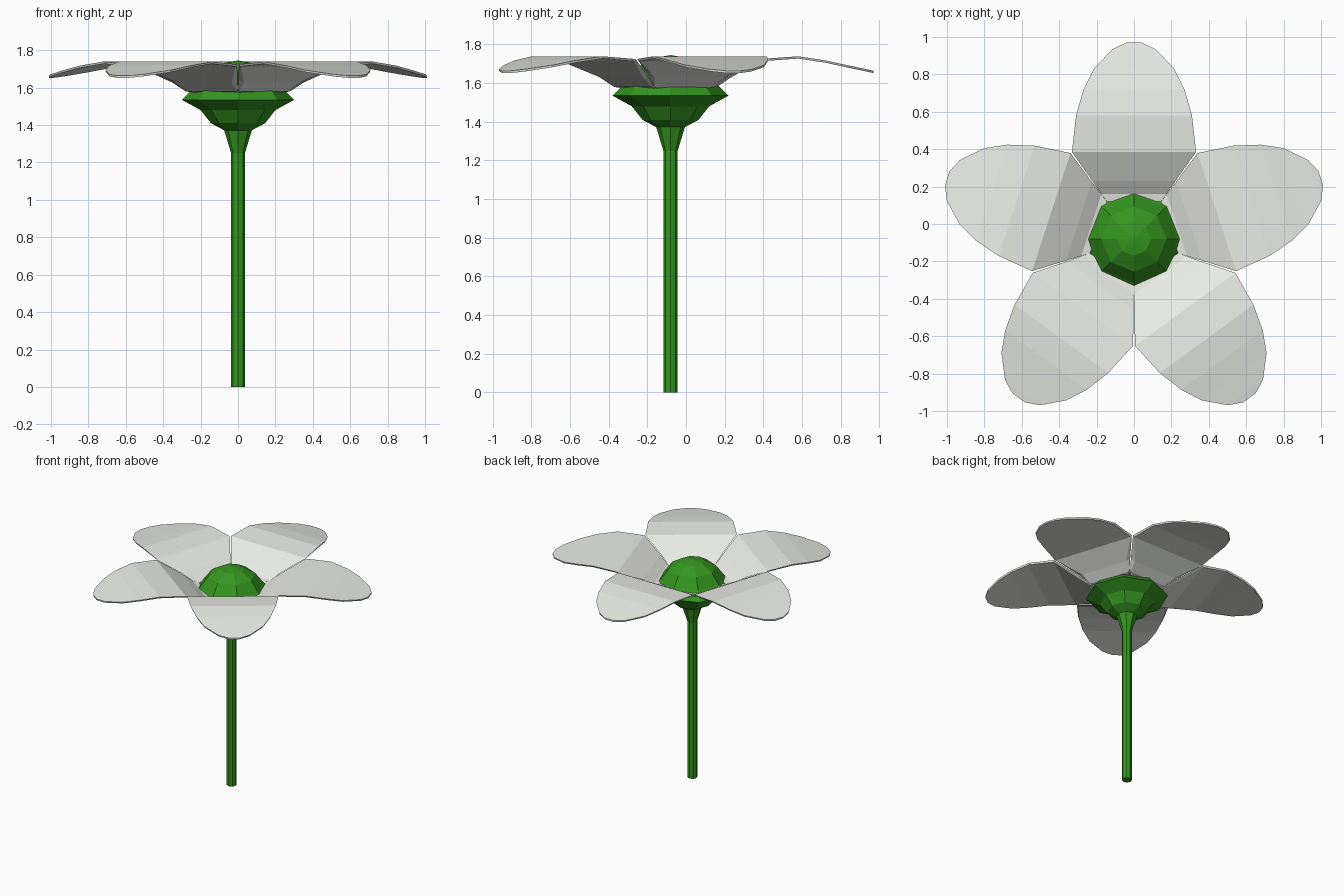
import bpy, bmesh, math

if "Cube" in bpy.data.objects:
    bpy.data.objects.remove(bpy.data.objects["Cube"])

CX, CY = 0.0, -0.08   # flower axis


def material(name, color):
    m = bpy.data.materials.new(name)
    m.diffuse_color = color
    m.use_nodes = True
    m.node_tree.nodes["Principled BSDF"].inputs["Base Color"].default_value = m.diffuse_color
    return m


def make_object(name, bm, mat):
    bmesh.ops.recalc_face_normals(bm, faces=bm.faces)
    me = bpy.data.meshes.new(name)
    bm.to_mesh(me)
    bm.free()
    ob = bpy.data.objects.new(name, me)
    ob.location = (CX, CY, 0)
    me.materials.append(mat)
    bpy.context.collection.objects.link(ob)
    return ob


def lathe(name, profile, mat, sides=8):
    """Faceted solid of revolution from (radius, z) pairs, capped at both ends."""
    bm = bmesh.new()
    rings = []
    for r, z in profile:
        rings.append([bm.verts.new((r * math.cos(2 * math.pi * i / sides),
                                    r * math.sin(2 * math.pi * i / sides), z))
                      for i in range(sides)])
    for a, b in zip(rings, rings[1:]):
        for i in range(sides):
            j = (i + 1) % sides
            bm.faces.new((a[i], a[j], b[j], b[i]))
    bm.faces.new(rings[0][::-1])
    bm.faces.new(rings[-1])
    bmesh.ops.remove_doubles(bm, verts=bm.verts, dist=0.0005)
    return make_object(name, bm, mat)


green = material("leaf_green", (0.035, 0.305, 0.014, 1))
white = material("petal_white", (0.82, 0.84, 0.79, 1))

# Stem with flared top
lathe("stem", [(0.037, 0), (0.037, 1.25), (0.075, 1.375)], green)

# Receptacle bulb and domed centre
lathe("flower_centre", [(0.07, 1.37), (0.145, 1.41), (0.20, 1.48), (0.30, 1.535),
                        (0.235, 1.60), (0.175, 1.68), (0.09, 1.73), (0.0001, 1.745)], green)

# Petal stations: distance from axis, top half width, bottom half width, height
STATIONS = [(0.20, 0.145, 0.14, 1.585), (0.24, 0.174, 0.165, 1.592),
            (0.31, 0.222, 0.185, 1.64), (0.465, 0.332, 0.322, 1.725),
            (0.66, 0.31, 0.305, 1.739), (0.80, 0.27, 0.265, 1.718),
            (0.91, 0.215, 0.21, 1.694), (1.015, 0.115, 0.11, 1.672),
            (1.05, 0.04, 0.035, 1.664)]
THICK = 0.012


def petal(name, angle):
    bm = bmesh.new()
    c, s = math.cos(angle), math.sin(angle)

    def vert(r, w, z):
        return bm.verts.new((r * c - w * s, r * s + w * c, z))

    loops = [(vert(r, -wt, z), vert(r, wt, z),
              vert(r, wb, z - THICK), vert(r, -wb, z - THICK))
             for r, wt, wb, z in STATIONS]
    for a, b in zip(loops, loops[1:]):
        for i in range(4):
            j = (i + 1) % 4
            bm.faces.new((a[i], a[j], b[j], b[i]))
    bm.faces.new(loops[0])
    bm.faces.new(loops[-1][::-1])
    return make_object(name, bm, white)


# Five petals around the axis
for k in range(5):
    petal(f"petal_{k + 1}", math.radians(90 + 72 * k))
